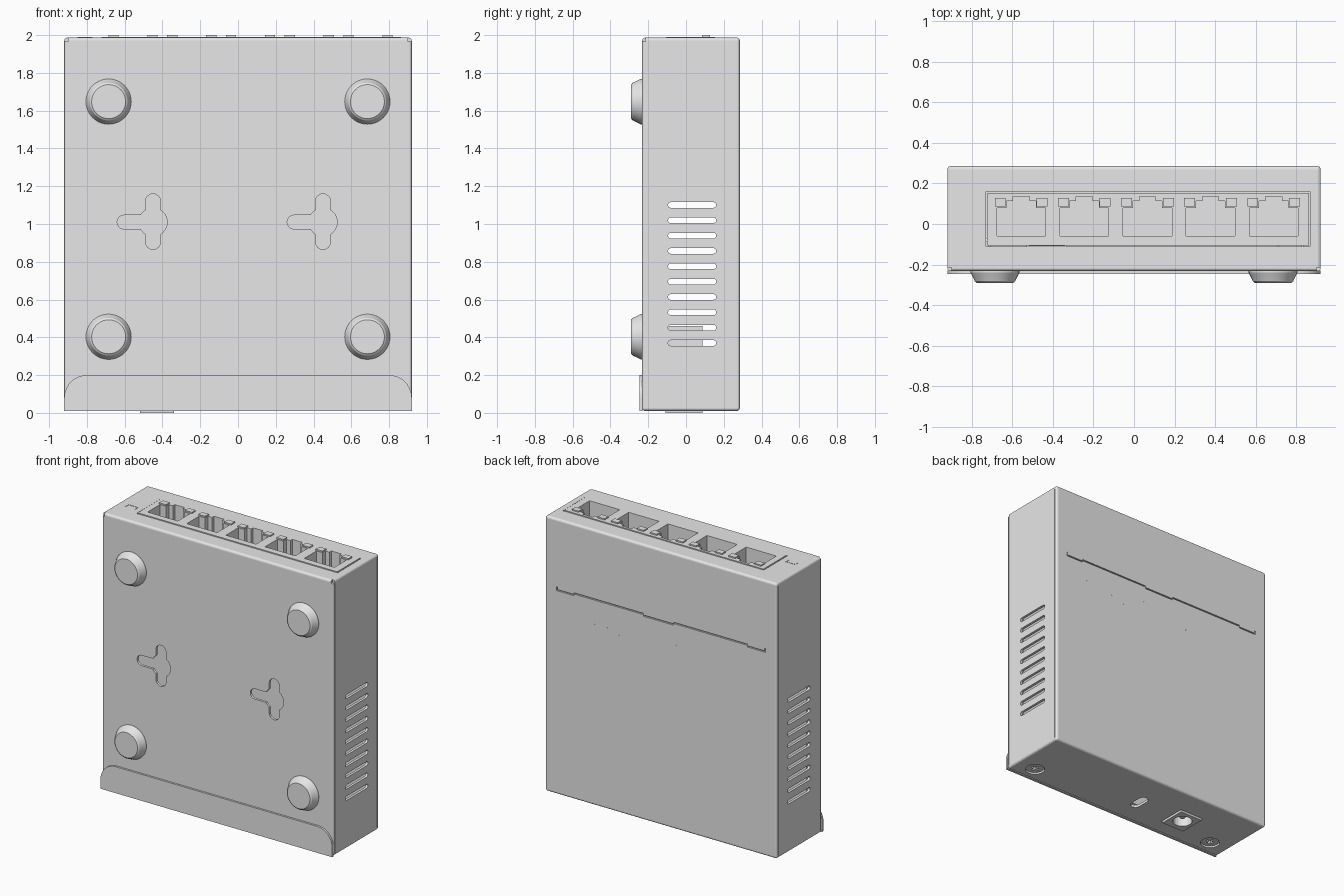
import bpy, bmesh, math
from mathutils import Vector

cube = bpy.data.objects.get("Cube")
if cube:
    bpy.data.objects.remove(cube, do_unlink=True)

metal = bpy.data.materials.new("light_grey")
metal.use_nodes = True
GREY = (0.8, 0.8, 0.8, 1)
metal.diffuse_color = GREY
metal.node_tree.nodes["Principled BSDF"].inputs["Base Color"].default_value = GREY


def add(name, bm):
    bmesh.ops.recalc_face_normals(bm, faces=bm.faces)
    mesh = bpy.data.meshes.new(name)
    bm.to_mesh(mesh)
    bm.free()
    mesh.materials.append(metal)
    ob = bpy.data.objects.new(name, mesh)
    bpy.context.collection.objects.link(ob)
    return ob


def prism(name, pts, axis, lo, hi):
    """Extrude a 2D outline along an axis from lo to hi."""
    place = {"x": lambda a, b, d: (d, a, b),
             "y": lambda a, b, d: (a, d, b),
             "z": lambda a, b, d: (a, b, d)}[axis]
    bm = bmesh.new()
    face = bm.faces.new([bm.verts.new(place(a, b, lo)) for a, b in pts])
    out = bmesh.ops.extrude_face_region(bm, geom=[face])
    move = Vector(place(0, 0, hi - lo))
    bmesh.ops.translate(bm, vec=move, verts=[v for v in out["geom"] if isinstance(v, bmesh.types.BMVert)])
    return add(name, bm)


def rect(x0, x1, y0, y1):
    return [(x0, y0), (x1, y0), (x1, y1), (x0, y1)]


def box(name, x0, x1, y0, y1, z0, z1):
    return prism(name, rect(x0, x1, y0, y1), "z", z0, z1)


def arc(cx, cy, r, a0, a1, n):
    steps = [math.radians(a0 + (a1 - a0) * i / n) for i in range(n + 1)]
    return [(cx + r * math.cos(t), cy + r * math.sin(t)) for t in steps]


def circle(cx, cy, r, n=32):
    return arc(cx, cy, r, 0, 360, n)[:-1]


def slot(x0, x1, cy, r):
    """Rounded slot outline running along the first coordinate."""
    return arc(x1 - r, cy, r, -90, 90, 8) + arc(x0 + r, cy, r, 90, 270, 8)


def swap(pts):
    return [(b, a) for a, b in pts]


def apply(ob, kind, **settings):
    mod = ob.modifiers.new(kind, kind)
    for key, value in settings.items():
        setattr(mod, key, value)
    bpy.context.view_layer.objects.active = ob
    bpy.ops.object.modifier_apply(modifier=mod.name)


def cut(ob, cutter):
    apply(ob, "BOOLEAN", operation="DIFFERENCE", solver="EXACT", object=cutter)
    bpy.data.objects.remove(cutter, do_unlink=True)


# Hollow sheet metal case
BACK, FRONT, TOP, BASE, SIDE, WALL = 0.285, -0.232, 1.987, 0.01, 0.92, 0.018
case = box("case", -SIDE, SIDE, FRONT, BACK, BASE, TOP)
apply(case, "BEVEL", width=0.016, segments=4, limit_method="ANGLE")
cut(case, box("hollow", -SIDE + WALL, SIDE - WALL, FRONT + WALL, BACK - WALL, BASE + WALL, TOP - WALL))

# Ventilation slots through both sides
for i in range(10):
    cut(case, prism("vent", slot(-0.095, 0.16, 0.37 + i * 0.0812, 0.015), "x", -1, 1))

# Wall mounting keyholes on the front
for x in (-0.45, 0.45):
    for outline in (circle(x, 1.01, 0.075), slot(x - 0.19, x, 1.01, 0.037),
                    swap(slot(0.865, 1.16, x, 0.04))):
        cut(case, prism("keyhole", outline, "y", -0.3, -0.17))

# Port opening, power opening, lock slot and screw recesses
cut(case, box("port_opening", -0.728, 0.868, -0.112, 0.159, 1.9, 2.1))
cut(case, box("power_opening", -0.527, -0.333, -0.115, 0.095, -0.1, 0.06))
cut(case, prism("lock_slot", swap(slot(-0.085, 0.065, -0.055, 0.035)), "z", -0.1, 0.06))
for x in (-0.77, 0.77):
    cut(case, prism("screw_hole", circle(x, -0.12, 0.065), "z", -0.1, 0.06))

# Fold line across the back: long runs with short offset tabs
for x0, x1, z in ((0.14, 0.69, 1.488), (-0.69, -0.1, 1.488), (-0.1, 0.14, 1.476),
                  (0.69, 0.83, 1.476), (-0.83, -0.69, 1.476)):
    cut(case, box("fold", x0, x1, BACK - 0.01, 0.4, z - 0.004, z + 0.005))
for x in (-0.826, 0.826):
    cut(case, box("fold_end", x - 0.004, x + 0.004, BACK - 0.01, 0.4, 1.472, 1.5))

# Seams where the side walls meet the back and front sheets
for s in (-1, 1):
    a, b = sorted((s * (SIDE - 0.006), s))
    cut(case, box("side_seam", a, b, 0.262, 0.268, 0.03, 1.965))
    cut(case, box("front_seam", a, b, -0.218, -0.213, 0.03, 1.965))
    a, b = sorted((s * 0.9, s))
    cut(case, box("corner_notch", a, b, -0.4, -0.215, 1.965, 2.1))

# Rounded flap folded over the lower front
R = 0.12
flap = prism("front_flap", [(-SIDE, BASE), (SIDE, BASE)] + arc(SIDE - R, 0.2 - R, R, 0, 90, 10)
             + arc(R - SIDE, 0.2 - R, R, 90, 180, 10), "y", -0.246, FRONT + 0.002)

# Rubber feet turned from a profile
for side, x in (("right", -0.685), ("left", 0.685)):
    for level, z in (("lower", 0.403), ("upper", 1.648)):
        bm = bmesh.new()
        rings = []
        for r, y in ((0.12, -0.228), (0.12, -0.24), (0.104, -0.272), (0.1, -0.282), (0.09, -0.29)):
            rings.append([bm.verts.new((px, y, pz)) for px, pz in circle(x, z, r, 40)])
        for lower, upper in zip(rings, rings[1:]):
            for i in range(40):
                j = (i + 1) % 40
                bm.faces.new((lower[i], lower[j], upper[j], upper[i]))
        bm.faces.new(rings[0])
        bm.faces.new(rings[-1])
        foot = add(f"{level}_{side}_foot", bm)
        bpy.ops.object.select_all(action="DESELECT")
        foot.select_set(True)
        bpy.context.view_layer.objects.active = foot
        bpy.ops.object.shade_smooth_by_angle(angle=math.radians(25))

# Port block with five stepped sockets and indicator lights
block = box("port_block", -0.722, 0.862, -0.106, 0.153, 1.5, 1.991)
half = [(0.12, -0.06), (0.12, 0.08), (0.072, 0.08), (0.072, 0.113), (0.04, 0.113), (0.04, 0.135)]
for i in range(5):
    x = -0.556 + i * 0.311
    outline = [(x + a, b) for a, b in half] + [(x - a, b) for a, b in reversed(half)]
    cut(block, prism("socket", outline, "z", 1.65, 2.1))
    for s in (-1, 1):
        box(f"port_light_{i + 1}", x + s * 0.103 - 0.027, x + s * 0.103 + 0.027, 0.085, 0.128, 1.95, 2.0)

# Circuit board
box("circuit_board", -0.88, 0.88, -0.135, -0.11, 0.06, 1.95)

# Power socket with round hole and centre pin
jack = box("power_socket", -0.52, -0.34, -0.108, 0.088, 0, 0.46)
cut(jack, prism("power_hole", circle(-0.43, -0.005, 0.065), "z", -0.1, 0.3))
prism("power_pin", circle(-0.43, -0.005, 0.02, 16), "z", 0.03, 0.31)

# Recessed screws with cross slots
for name, x in (("right_screw", -0.77), ("left_screw", 0.77)):
    screw = prism(name, circle(x, -0.12, 0.058), "z", 0.018, 0.06)
    for a, b in ((0.03, 0.008), (0.008, 0.03)):
        cut(screw, box("cross", x - a, x + a, -0.12 - b, -0.12 + b, -0.1, 0.04))

# Small bracket mark beside the ports
for x0, x1, y0, y1 in ((-0.85, -0.77, -0.034, -0.028), (-0.85, -0.844, -0.066, -0.03),
                       (-0.776, -0.77, -0.066, -0.03)):
    box("bracket_mark", x0, x1, y0, y1, TOP - 0.002, TOP + 0.002)

# Status light dots on the back
for x, z in ((0.65, 1.34), (0.53, 1.31), (0.43, 1.31), (0.33, 1.28), (0.15, 1.36), (-0.12, 1.33), (-0.22, 1.28)):
    prism("status_dot", circle(x, z, 0.005, 10), "y", BACK - 0.002, BACK + 0.001)
